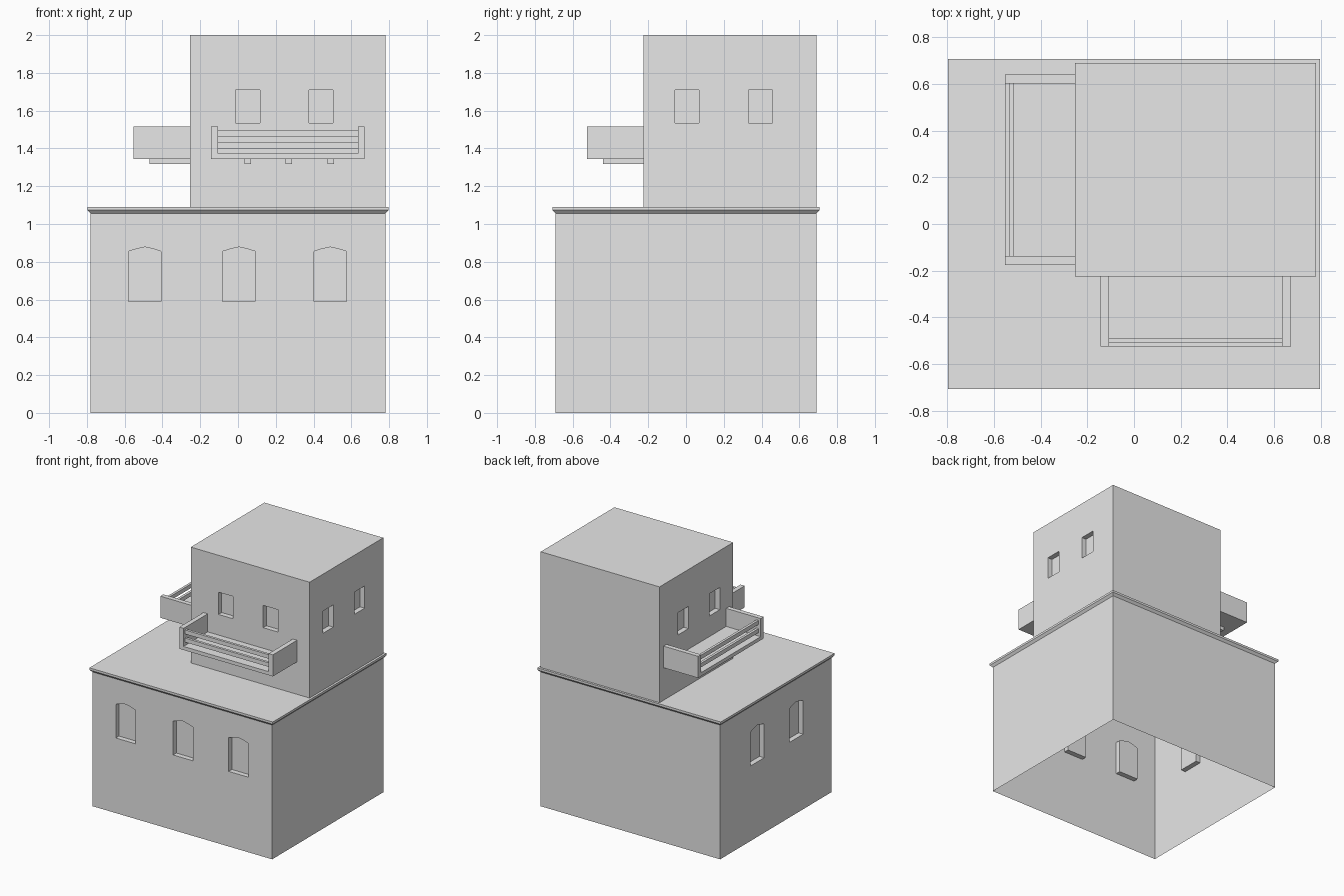
import bpy
import bmesh
from mathutils import Vector

cube = bpy.data.objects.get("Cube")
if cube:
    bpy.data.objects.remove(cube, do_unlink=True)

plaster = bpy.data.materials.new("plain grey plaster")
plaster.use_nodes = True
GREY = (0.8, 0.8, 0.8, 1)
plaster.diffuse_color = GREY
plaster.node_tree.nodes["Principled BSDF"].inputs["Base Color"].default_value = GREY


def finish(name, bm):
    bmesh.ops.recalc_face_normals(bm, faces=bm.faces)
    mesh = bpy.data.meshes.new(name)
    bm.to_mesh(mesh)
    bm.free()
    mesh.materials.append(plaster)
    obj = bpy.data.objects.new(name, mesh)
    bpy.context.collection.objects.link(obj)
    return obj


def box(name, x, y, z):
    bm = bmesh.new()
    bmesh.ops.create_cube(bm, size=1)
    for v in bm.verts:
        v.co = [(r[0] + r[1]) / 2 + c * (r[1] - r[0]) for c, r in zip(v.co, (x, y, z))]
    return finish(name, bm)


def prism(name, points, depth):
    bm = bmesh.new()
    face = bm.faces.new([bm.verts.new(p) for p in points])
    grown = bmesh.ops.extrude_face_region(bm, geom=[face])["geom"]
    bmesh.ops.translate(bm, vec=depth, verts=[g for g in grown if isinstance(g, bmesh.types.BMVert)])
    return finish(name, bm)


RECESS = 0.04


def window(outline, axis, wall, centre):
    """Cutter for a recess in the wall facing along axis (0 = x, 1 = y)."""
    inward = -1 if wall > 0 else 1
    points = []
    for u, z in outline:
        p = Vector((centre + u, centre + u, z))
        p[axis] = wall - inward * RECESS
        points.append(p)
    depth = Vector((0, 0, 0))
    depth[axis] = inward * RECESS * 2
    return prism("window_cutter", points, depth)


def carve(obj, cutters):
    """Cut the recesses, then open the underside of the shell."""
    bpy.context.view_layer.objects.active = obj
    for cutter in cutters:
        mod = obj.modifiers.new("recess", "BOOLEAN")
        mod.operation = "DIFFERENCE"
        mod.solver = "EXACT"
        mod.object = cutter
        bpy.ops.object.modifier_apply(modifier=mod.name)
        bpy.data.objects.remove(cutter, do_unlink=True)
    bm = bmesh.new()
    bm.from_mesh(obj.data)
    low = min(v.co.z for v in bm.verts) + 0.001
    under = [f for f in bm.faces if all(v.co.z < low for v in f.verts)]
    bmesh.ops.delete(bm, geom=under, context="FACES")
    bm.to_mesh(obj.data)
    bm.free()


# Ground floor with arched window recesses
W, D = 0.78, 0.69
arch = [(-0.086, 0.59), (0.086, 0.59), (0.086, 0.855), (0.045, 0.868),
        (0, 0.878), (-0.045, 0.868), (-0.086, 0.855)]
ground_floor = box("ground_floor", (-W, W), (-D, D), (0, 1.06))
carve(ground_floor, [window(arch, 1, -D, c) for c in (-0.493, 0.005, 0.488)]
      + [window(arch, 0, -W, c) for c in (-0.255, 0.23)])

# Flat roof with a chamfered lower lip
terrace_roof = box("terrace_roof", (-0.797, 0.797), (-0.707, 0.707), (1.055, 1.09))
bm = bmesh.new()
bm.from_mesh(terrace_roof.data)
top = [f for f in bm.faces if f.normal.z < -0.5]
lip = bmesh.ops.extrude_face_region(bm, geom=top)["geom"]
for f in top:
    for v in f.verts:
        v.co.z = 1.073
for v in lip:
    if isinstance(v, bmesh.types.BMVert):
        v.co.x *= W / 0.797
        v.co.y *= D / 0.707
bmesh.ops.delete(bm, geom=top, context="FACES_ONLY")
bmesh.ops.recalc_face_normals(bm, faces=bm.faces)
bm.to_mesh(terrace_roof.data)
bm.free()

# Upper floor with rectangular window recesses
LEFT, FRONT = -0.253, -0.225
square = [(-0.064, 1.535), (0.064, 1.535), (0.064, 1.71), (-0.064, 1.71)]
upper_floor = box("upper_floor", (LEFT, W), (FRONT, D), (1.09, 2))
carve(upper_floor, [window(square, 1, FRONT, c) for c in (0.052, 0.44)]
      + [window(square, 0, x, c) for x in (LEFT, W) for c in (0.005, 0.395)])


# Balconies: u runs along the wall, d is the distance out from it
def balcony(name, axis, wall, centre):
    def part(label, u, d, z):
        along = (centre + u[0], centre + u[1])
        out = (wall - d[1], wall - d[0])
        x, y = (out, along) if axis == 0 else (along, out)
        box(f"{name}_{label}", x, y, z)

    half, inner, reach = 0.407, 0.37, 0.3
    part("floor", (-inner, inner), (0, reach), (1.345, 1.373))
    part("left_side", (-half, -inner), (0, reach), (1.345, 1.515))
    part("right_side", (inner, half), (0, reach), (1.345, 1.515))
    for label, z in (("lower_rail", 1.4), ("upper_rail", 1.464)):
        part(label, (-inner, inner), (0.262, 0.282), (z, z + 0.032))
    for i, u in enumerate((-0.212, 0.005, 0.226)):
        part(f"joist_{i + 1}", (u - 0.017, u + 0.017), (0, 0.215), (1.317, 1.345))


balcony("front_balcony", 1, FRONT, 0.264)
balcony("side_balcony", 0, LEFT, 0.232)
